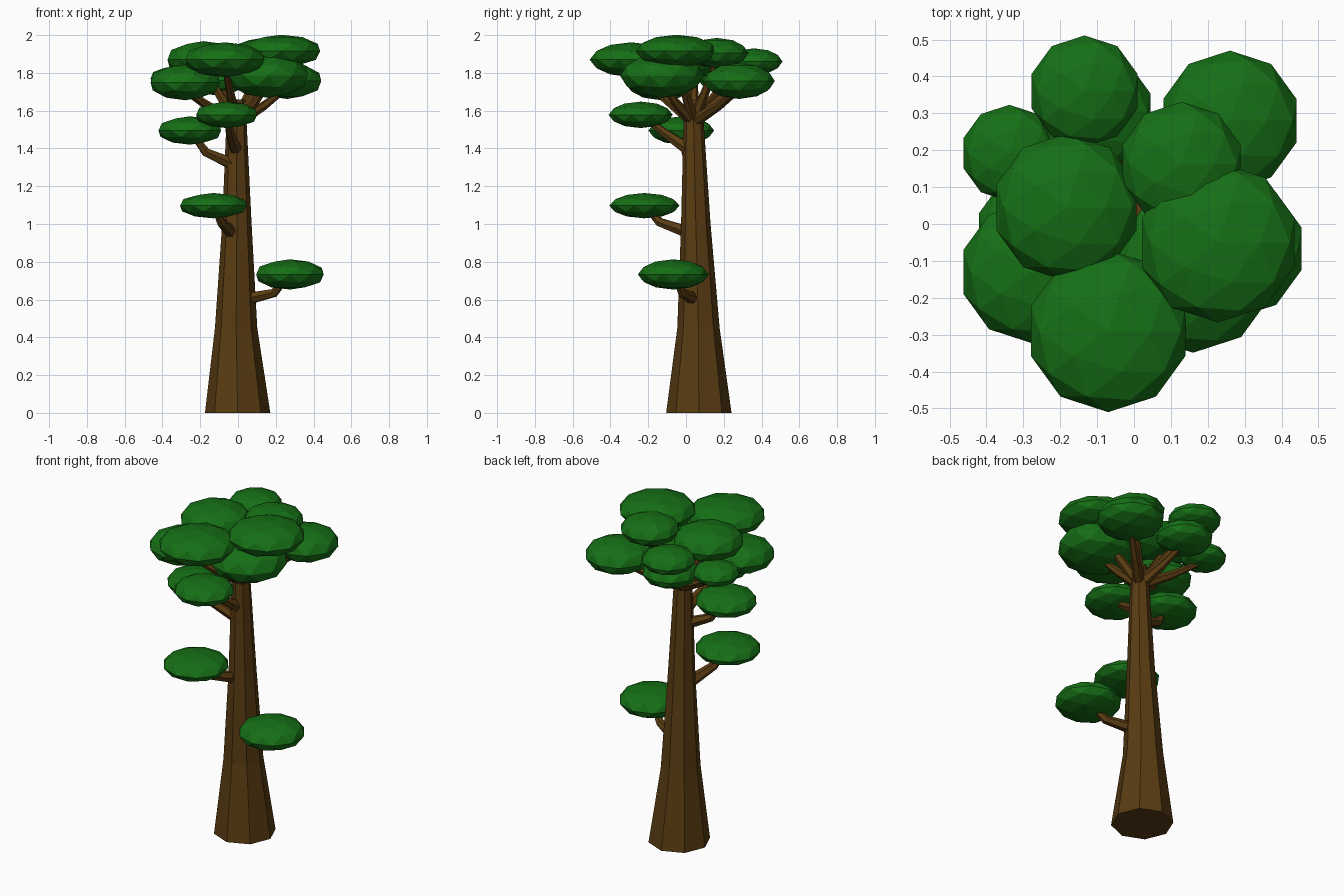
import bpy, bmesh, math
from mathutils import Vector, Matrix

if "Cube" in bpy.data.objects:
    bpy.data.objects.remove(bpy.data.objects["Cube"])


def material(name, rgb):
    m = bpy.data.materials.new(name)
    m.diffuse_color = (*rgb, 1)
    m.use_nodes = True
    m.node_tree.nodes["Principled BSDF"].inputs["Base Color"].default_value = m.diffuse_color
    return m


BARK = material("bark", (0.10, 0.045, 0.006))
LEAF = material("leaf", (0.008, 0.16, 0.008))


def finish(name, bm, mat):
    bmesh.ops.recalc_face_normals(bm, faces=bm.faces)
    me = bpy.data.meshes.new(name)
    bm.to_mesh(me)
    bm.free()
    me.materials.append(mat)
    ob = bpy.data.objects.new(name, me)
    bpy.context.collection.objects.link(ob)


def limb(name, path, sides, upright=False):
    """Tapered tube through (x, y, z, radius) points, closed at both ends."""
    bm = bmesh.new()
    pts = [Vector(p[:3]) for p in path]
    rings = []
    for i, p in enumerate(pts):
        d = pts[min(i + 1, len(pts) - 1)] - pts[max(i - 1, 0)]
        q = Matrix.Identity(3) if upright else d.to_track_quat('Z', 'Y').to_matrix()
        r = path[i][3]
        rings.append([bm.verts.new(p + q @ Vector((r * math.cos(a), r * math.sin(a), 0)))
                      for a in (k * math.tau / sides for k in range(sides))])
    for a, b in zip(rings, rings[1:]):
        for k in range(sides):
            n = (k + 1) % sides
            bm.faces.new((a[k], a[n], b[n], b[k]))
    bm.faces.new(rings[0])
    bm.faces.new(rings[-1])
    finish(name, bm, BARK)


def foliage(name, x, y, z, r, rz):
    """Flattened low-poly ball of leaves."""
    bm = bmesh.new()
    bmesh.ops.create_icosphere(
        bm, subdivisions=2, radius=1,
        matrix=Matrix.Translation((x, y, z)) @ Matrix.Diagonal((r, r, rz, 1)))
    finish(name, bm, LEAF)


# trunk
limb("trunk", [(-0.002, 0.068, 0, 0.173), (-0.01, 0.066, 0.45, 0.112),
               (-0.006, 0.052, 1.0, 0.078), (-0.008, 0.04, 1.55, 0.053),
               (-0.01, 0.035, 1.66, 0.045)], 8, True)

# crown: x, y, z, radius, half height
crown = [(-0.07, -0.29, 1.87, 0.22, 0.092), (0.228, -0.05, 1.915, 0.217, 0.087),
         (-0.183, 0.045, 1.87, 0.2, 0.098), (-0.28, -0.13, 1.75, 0.192, 0.095),
         (0.16, -0.127, 1.785, 0.222, 0.117), (0.26, 0.28, 1.757, 0.19, 0.095),
         (-0.134, 0.36, 1.86, 0.151, 0.07), (0.129, 0.163, 1.905, 0.168, 0.08),
         (-0.338, 0.192, 1.77, 0.131, 0.065), (-0.108, 0.305, 1.76, 0.16, 0.08)]
start = Vector((-0.005, 0.04, 1.54))
for i, (x, y, z, r, rz) in enumerate(crown):
    foliage(f"crown_foliage_{i + 1}", x, y, z, r, rz)
    end = Vector((x, y, z - rz * 0.4))
    mid = start.lerp(end, 0.5) + Vector((0, 0, -0.01))
    limb(f"crown_branch_{i + 1}", [(*start, 0.034), (*mid, 0.024), (*end, 0.013)], 6)

# side branches: base, elbow, then foliage
side = [((0.03, 0.05, 0.60), (0.19, -0.02, 0.635), (0.275, -0.067, 0.733, 0.188, 0.08)),
        ((-0.03, 0.03, 0.95), (-0.09, -0.14, 1.01), (-0.13, -0.22, 1.097, 0.186, 0.067)),
        ((-0.01, 0.03, 1.31), (-0.17, 0.0, 1.38), (-0.255, -0.025, 1.495, 0.174, 0.075)),
        ((-0.01, 0.02, 1.39), (-0.04, -0.11, 1.48), (-0.06, -0.24, 1.578, 0.17, 0.07))]
for i, (base, elbow, leaf) in enumerate(side):
    limb(f"side_branch_{i + 1}", [(*base, 0.036), (*elbow, 0.025), (*leaf[:3], 0.014)], 6)
    foliage(f"side_foliage_{i + 1}", *leaf)
